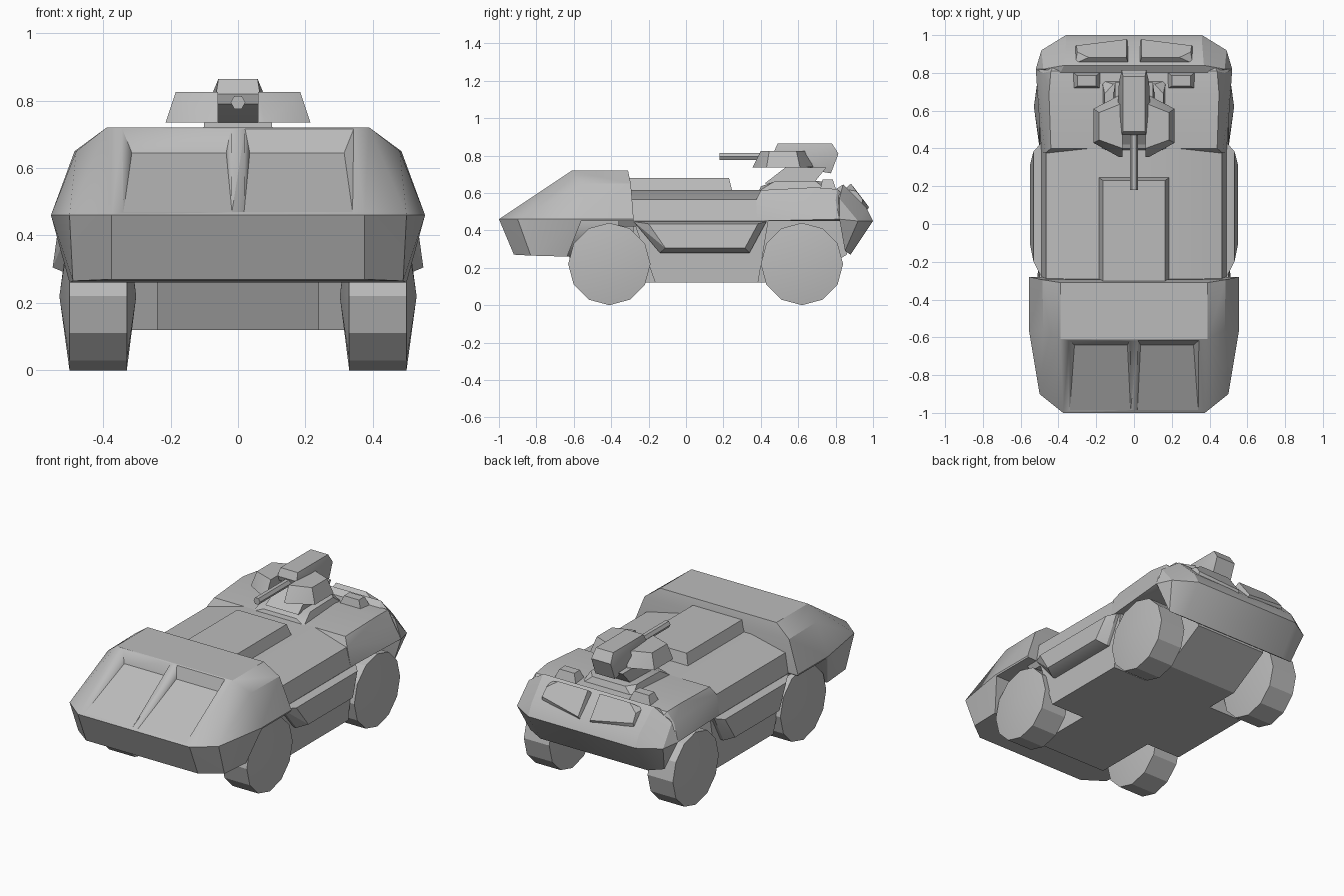
import bpy, bmesh, math
from mathutils import Matrix

if "Cube" in bpy.data.objects:
    bpy.data.objects.remove(bpy.data.objects["Cube"])

grey = bpy.data.materials.new("armour_grey")
grey.use_nodes = True
grey.diffuse_color = (0.5, 0.5, 0.5, 1)
grey.node_tree.nodes["Principled BSDF"].inputs["Base Color"].default_value = (0.5, 0.5, 0.5, 1)


def finish(name, bm, smooth=25):
    bmesh.ops.recalc_face_normals(bm, faces=bm.faces)
    mesh = bpy.data.meshes.new(name)
    bm.to_mesh(mesh)
    bm.free()
    mesh.materials.append(grey)
    ob = bpy.data.objects.new(name, mesh)
    bpy.context.scene.collection.objects.link(ob)
    bpy.ops.object.select_all(action='DESELECT')
    ob.select_set(True)
    bpy.context.view_layer.objects.active = ob
    bpy.ops.object.shade_smooth_by_angle(angle=math.radians(smooth))
    return ob


def hull(name, points, centred=True, side=1):
    """Convex faceted solid; centred parts also use the mirrored points."""
    bm = bmesh.new()
    for x, y, z in points:
        bm.verts.new((x * side, y, z))
        if centred:
            bm.verts.new((-x, y, z))
    res = bmesh.ops.convex_hull(bm, input=bm.verts)
    junk = {g for g in res["geom_interior"] + res["geom_unused"] if isinstance(g, bmesh.types.BMVert)}
    bmesh.ops.delete(bm, geom=list(junk), context='VERTS')
    bmesh.ops.dissolve_limit(bm, angle_limit=0.02, verts=bm.verts, edges=bm.edges)
    return finish(name, bm)


def pair(name, points):
    return [hull(s + "_" + name, points, False, k) for s, k in (("left", 1), ("right", -1))]


def prism(profile, x0, x1):
    """Points of a side (y, z) profile stretched from x0 to x1."""
    return [(x, y, z) for x in (x0, x1) for y, z in profile]


def cut(ob, cutter):
    mod = ob.modifiers.new("cut", 'BOOLEAN')
    mod.operation = 'DIFFERENCE'
    mod.solver = 'EXACT'
    mod.object = cutter
    cutter.hide_render = True
    cutter.hide_viewport = True
    cutter.display_type = 'WIRE'


def apply_cuts(ob, cutters):
    for c in cutters:
        cut(ob, c)
    dg = bpy.context.evaluated_depsgraph_get()
    mesh = bpy.data.meshes.new_from_object(ob.evaluated_get(dg))
    ob.modifiers.clear()
    ob.data = mesh
    for c in cutters:
        bpy.data.objects.remove(c)


# Front cab with wheel arches and two wedge-shaped hood recesses
cab = hull("front_cab", [
    (.375, -1, .46), (.375, -.92, .27), (.5, -.9, .46), (.49, -.83, .265),
    (.39, -.61, .72), (.39, -.31, .72), (.48, -.56, .65), (.485, -.295, .65),
    (.555, -.57, .46), (.555, -.28, .46), (.5, -.65, .26), (.5, -.28, .26)])
arches = pair("arch_cutter", prism([(-.66, .2), (-.56, .45), (-.2, .45), (-.2, .2)], .28, .7))
recesses = pair("recess_cutter", [
    (.018, -.985, .47), (.34, -.985, .47), (.035, -.64, .645), (.315, -.64, .645),
    (.02, -.615, .72), (.345, -.615, .72), (.02, -.615, .8), (.345, -.615, .8),
    (.018, -1, .5), (.34, -1, .5)])
apply_cuts(cab, arches + recesses)

# Middle and lower hull
hull("middle_body", [(x, y, z) for y in (-.36, .42)
                     for x, z in ((.235, .615), (.465, .565), (.49, .45), (.47, .42))])
hull("lower_sponsons", prism([(-.28, .45), (-.165, .27), (-.165, .12),
                              (.385, .12), (.37, .27), (.44, .45)], .47, .3))
hull("belly", prism([(-.64, .29), (-.56, .12), (.6, .12), (.86, .27), (.86, .5), (-.64, .46)], .24, .2))

# Raised deck hatch
hull("deck_hatch", [(.19, -.32, .6), (.19, .25, .6), (.165, -.32, .68), (.165, .23, .68)])

# Bulging side doors
pair("side_door", [
    (.46, -.28, .447), (.46, .43, .447), (.46, -.14, .28), (.46, .34, .28),
    (.49, -.28, .447), (.49, .43, .447), (.49, -.14, .28), (.49, .34, .28),
    (.532, -.2, .435), (.532, .385, .435), (.55, -.11, .305), (.55, .315, .305)])

# Rear body and tail
hull("rear_body", [
    (.44, .4, .615), (.47, .375, .565), (.49, .38, .45), (.45, .69, .63),
    (.44, .81, .62), (.48, .8, .56), (.52, .82, .46), (.49, .8, .45),
    (.36, .96, .47), (.44, .92, .45)])
hull("tail", [
    (.37, .84, .645), (.39, .8, .62), (.48, .82, .57), (.36, .965, .52), (.36, 1, .45),
    (.52, .82, .46), (.49, .92, .45), (.36, .88, .27), (.45, .85, .29), (.47, .845, .36)])

# Tail panels lie on the sloping back
pair("tail_panel", [
    (.03, .85, .62), (.31, .85, .62), (.03, .965, .5), (.31, .94, .54),
    (.04, .882, .65), (.24, .882, .65), (.04, .978, .525), (.305, .945, .565),
    (.3, .91, .61)])
pair("roof_vent", [(x, y, .61) for x in (.175, .325) for y in (.715, .805)] +
     [(x, y, .672) for x in (.2, .3) for y in (.73, .785)])

# Turret: pedestal, centre housing, side pods and gun
hull("turret_base", [(.17, .39, .61), (.17, .76, .61), (.155, .47, .66), (.155, .69, .665),
                     (.11, .4, .635), (.11, .74, .66)])
hull("turret_neck", [(.11, .42, .65), (.11, .68, .65), (.1, .53, .735), (.1, .75, .735)])
hull("turret_housing", [
    (.058, .49, .865), (.058, .78, .865), (.065, .815, .81), (.065, .775, .705),
    (.065, .59, .735), (.065, .47, .82), (.065, .48, .79), (.085, .64, .8), (.08, .75, .78)])
pair("turret_pod", [
    (.06, .355, .735), (.06, .66, .735), (.215, .43, .735), (.215, .61, .735),
    (.06, .4, .825), (.06, .64, .825), (.185, .445, .825), (.185, .59, .825),
    (.08, .355, .735), (.08, .68, .74)])
bm = bmesh.new()
bmesh.ops.create_cone(bm, cap_ends=True, segments=6, radius1=.022, radius2=.022, depth=.34,
                      matrix=Matrix.Translation((0, .35, .795)) @ Matrix.Rotation(math.pi / 2, 4, 'X')
                      @ Matrix.Rotation(math.pi / 6, 4, 'Z'))
finish("gun_barrel", bm)

# Twelve-sided wheels with shallow conical faces
for end, y in (("front", -.41), ("rear", .62)):
    ring = [(math.sin(a) * .22, math.cos(a) * .22) for a in (i * math.tau / 12 for i in range(12))]
    pts = prism([(y + dy, .22 + dz) for dy, dz in ring], .33, .5)
    pair(end + "_wheel", pts + [(.302, y, .22), (.53, y, .22)])
